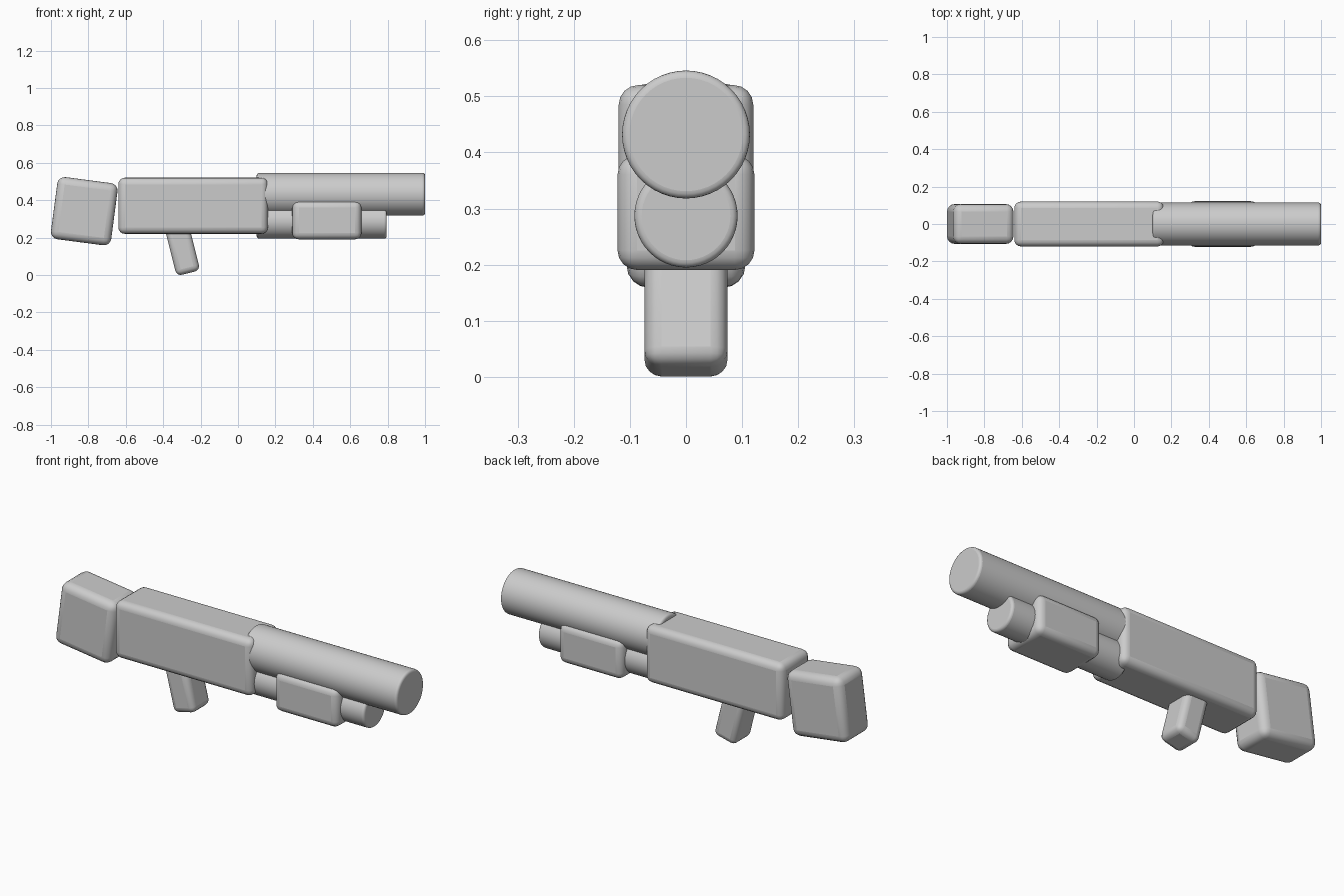
import bpy
from math import radians

cube = bpy.data.objects.get("Cube")
if cube:
    bpy.data.objects.remove(cube, do_unlink=True)

grey = bpy.data.materials.new("plain grey")
grey.use_nodes = True
colour = (0.6, 0.6, 0.6, 1)
grey.diffuse_color = colour
grey.node_tree.nodes["Principled BSDF"].inputs["Base Color"].default_value = colour


def finish(name, radius):
    """Round the edges of the active object and shade it smooth."""
    obj = bpy.context.object
    obj.name = name
    obj.data.materials.append(grey)
    bpy.ops.object.transform_apply(location=False, rotation=False, scale=True)
    bevel = obj.modifiers.new("rounded edges", 'BEVEL')
    bevel.width = radius
    bevel.segments = 4
    bevel.limit_method = 'ANGLE'
    bevel.angle_limit = radians(40)
    bpy.ops.object.shade_smooth_by_angle(angle=radians(35))


def block(name, x, z, size, radius, tilt=0):
    bpy.ops.mesh.primitive_cube_add(size=1, location=(x, 0, z),
                                    rotation=(0, radians(tilt), 0))
    bpy.context.object.scale = size
    finish(name, radius)


def tube(name, start, end, z, r):
    bpy.ops.mesh.primitive_cylinder_add(
        vertices=48, radius=r, depth=end - start,
        location=((start + end) / 2, 0, z), rotation=(0, radians(90), 0))
    finish(name, 0.013)


# Rounded body, fore grip, shoulder stock and handle
block("receiver", -0.24, 0.37, (0.8, 0.24, 0.3), 0.035)
block("fore_grip", 0.475, 0.293, (0.37, 0.244, 0.205), 0.035)
block("stock", -0.822, 0.341, (0.325, 0.212, 0.335), 0.04, 7.5)
block("handle", -0.304, 0.165, (0.13, 0.148, 0.32), 0.03, -14)

# Barrel above the shorter magazine tube
tube("barrel", 0.1, 1.0, 0.432, 0.114)
tube("magazine_tube", 0.1, 0.795, 0.287, 0.092)
